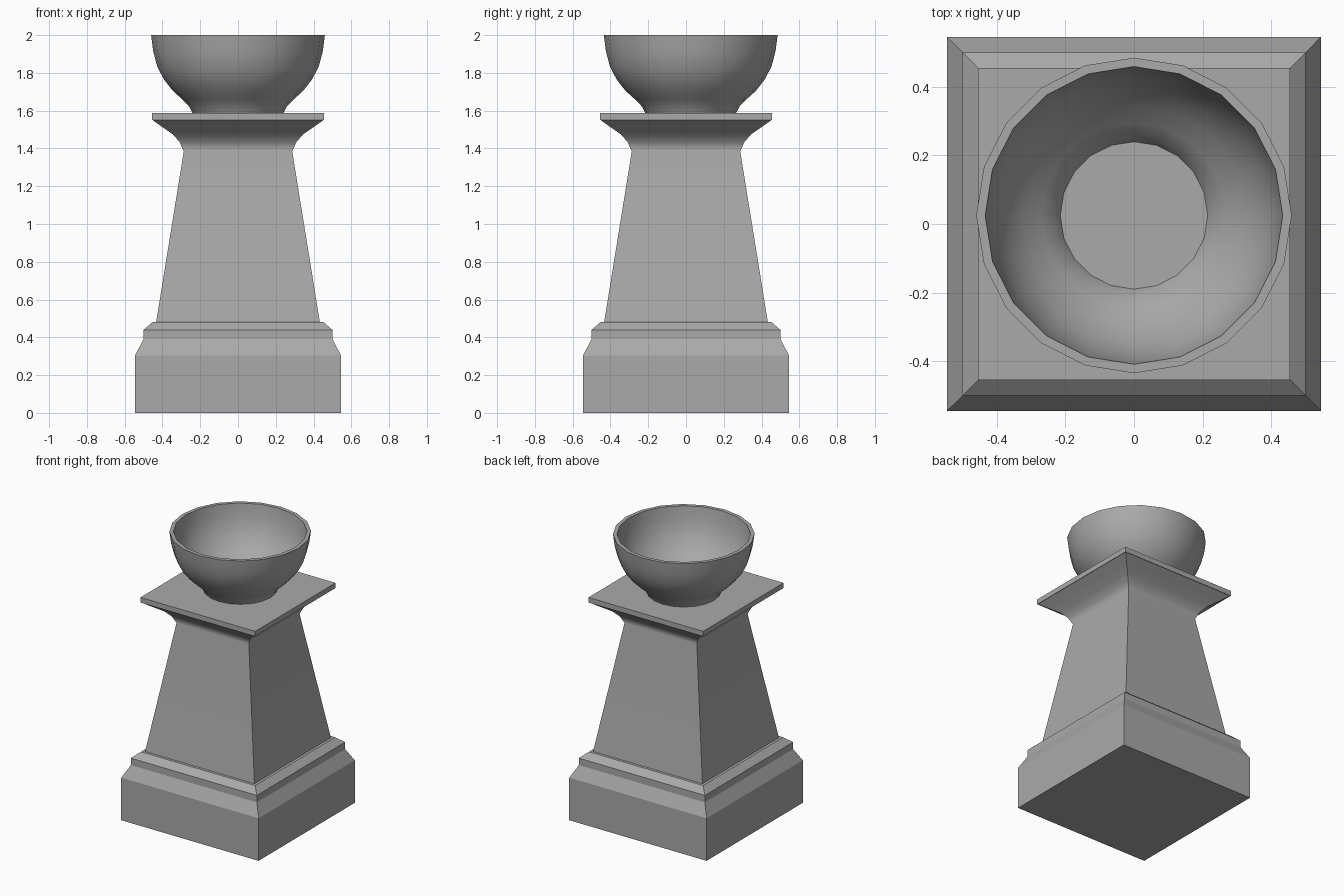
import bpy
import bmesh
import math

cube = bpy.data.objects.get("Cube")
if cube:
    bpy.data.objects.remove(cube, do_unlink=True)

stone = bpy.data.materials.new("grey_stone")
stone.use_nodes = True
GREY = (0.4, 0.4, 0.4, 1)
stone.diffuse_color = GREY
stone.node_tree.nodes["Principled BSDF"].inputs["Base Color"].default_value = GREY


def stack(name, profile, sides, phase=0.0, reach=1.0, centre=(0, 0),
          smooth=None, capped=True):
    """Skin a (half width, height) profile around the vertical axis."""
    bm = bmesh.new()
    rings = []
    for r, z in profile:
        ring = []
        for i in range(sides):
            a = phase + math.tau * i / sides
            ring.append(bm.verts.new((centre[0] + r * reach * math.cos(a),
                                      centre[1] + r * reach * math.sin(a), z)))
        rings.append(ring)
    for low, high in zip(rings, rings[1:]):
        for i in range(sides):
            j = (i + 1) % sides
            bm.faces.new((low[i], low[j], high[j], high[i]))
    if capped:
        bm.faces.new(rings[0][::-1])
        bm.faces.new(rings[-1])
    bmesh.ops.recalc_face_normals(bm, faces=bm.faces)
    mesh = bpy.data.meshes.new(name)
    bm.to_mesh(mesh)
    bm.free()
    mesh.materials.append(stone)
    obj = bpy.data.objects.new(name, mesh)
    bpy.context.collection.objects.link(obj)
    if smooth:
        bpy.ops.object.select_all(action="DESELECT")
        obj.select_set(True)
        bpy.context.view_layer.objects.active = obj
        bpy.ops.object.shade_smooth_by_angle(angle=math.radians(smooth))
    return obj


def square(name, profile, smooth=None):
    return stack(name, profile, 4, math.pi / 4, math.sqrt(2), smooth=smooth)


# Stepped square foot
square("plinth", [(0.545, 0), (0.545, 0.305), (0.5, 0.39),
                  (0.5, 0.44), (0.453, 0.48)])

# Tapered shaft flaring into a cove under the cap
shaft = square("shaft", [(0.435, 0.47), (0.287, 1.385), (0.31, 1.435),
                         (0.345, 1.475), (0.41, 1.52), (0.452, 1.55)], smooth=45)
weighted = shaft.modifiers.new("even_shading", "WEIGHTED_NORMAL")
weighted.keep_sharp = True

# Flat square cap
square("cap", [(0.455, 1.55), (0.455, 1.587)])

# Open bowl: outer wall up, over the rim, and down the inner wall to the floor
outer = [(0.24, 1.587), (0.258, 1.622), (0.295, 1.66), (0.345, 1.705),
         (0.392, 1.765), (0.428, 1.835), (0.449, 1.915), (0.46, 2.0)]
WALL = 0.025
inner = [(r - WALL, z + 0.006) for r, z in outer[:-1]] + [(0.434, 2.0)]
stack("bowl", outer + inner[::-1], 20, math.pi / 2, centre=(0, 0.025), smooth=40)
